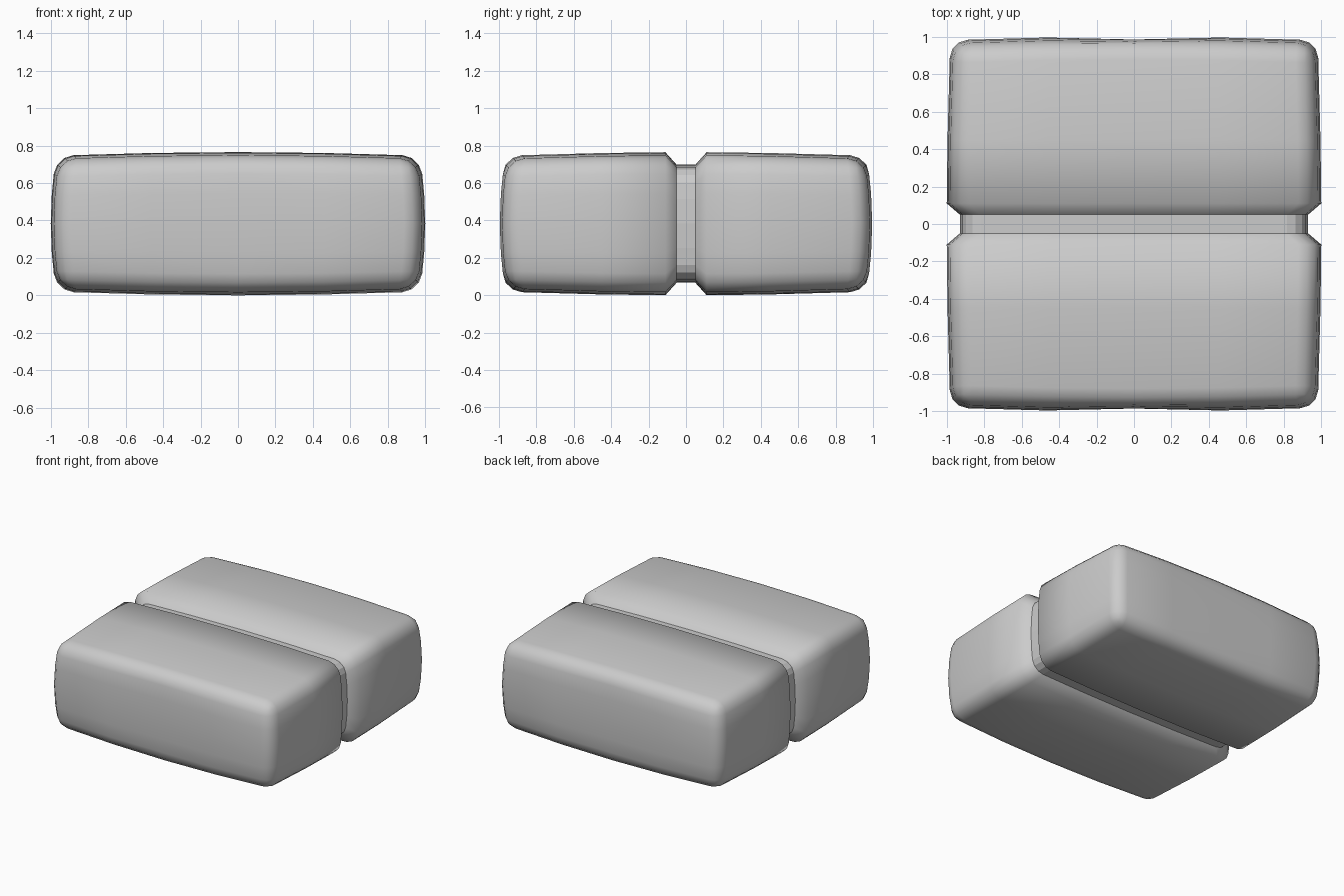
import bpy
import bmesh
from mathutils import Vector

old = bpy.data.objects.get("Cube")
if old:
    bpy.data.objects.remove(old, do_unlink=True)

HALF = Vector((0.95, 0.95, 0.3425))    # half size before the faces are puffed out
MID_Z = 0.3825
# BULGE[a][b]: how far faces along axis a swell toward the middle of axis b
BULGE = ((0, 0.02, 0.03), (0.02, 0, 0.03), (0.02, 0.02, 0))
GROOVE_FLOOR, GROOVE_LIP = 0.05, 0.11


def make_material(name, colour):
    mat = bpy.data.materials.new(name)
    mat.use_nodes = True
    mat.diffuse_color = colour
    mat.node_tree.nodes["Principled BSDF"].inputs["Base Color"].default_value = colour
    return mat


def cut(bm, axis, position):
    normal = Vector((0, 0, 0))
    normal[axis] = 1
    bmesh.ops.bisect_plane(bm, geom=bm.verts[:] + bm.edges[:] + bm.faces[:],
                           plane_co=normal * position, plane_no=normal)


# Rounded box
bm = bmesh.new()
bmesh.ops.create_cube(bm, size=2)
bmesh.ops.scale(bm, vec=HALF, verts=bm.verts)
bmesh.ops.bevel(bm, geom=bm.edges[:], offset=0.09, segments=3,
                profile=0.5, affect='EDGES')

# Loops that carry the soft bulge and the groove
for axis, places in enumerate(((0, 0.45), (GROOVE_FLOOR, GROOVE_LIP, 0.45), (0, 0.15))):
    for p in places:
        for s in ((1, -1) if p else (1,)):
            cut(bm, axis, s * p)

# Puff out the faces, dimple both ends and pinch in the groove
for v in bm.verts:
    rel = [min(1, abs(v.co[i] / HALF[i])) for i in range(3)]
    in_groove = abs(v.co.y) < GROOVE_FLOOR + 0.01
    dimple = rel[1] > 0.99 and rel[0] < 0.01
    moved = v.co.copy()
    for a in range(3):
        if a == 1 and rel[1] < 0.5:
            continue
        swell = sum(BULGE[a][b] * (1 - rel[b] ** 2) for b in range(3) if b != a)
        moved[a] *= 1 + swell / HALF[a]
    if dimple:
        moved.y *= 0.99 if rel[2] > 0.01 else 0.985
    if in_groove:
        moved.x *= 0.93
        moved.z *= 0.825
    v.co = moved

# Crisp lines along the groove floor
for e in bm.edges:
    e.smooth = not all(abs(abs(v.co.y) - GROOVE_FLOOR) < 0.005 for v in e.verts)
for f in bm.faces:
    f.smooth = True
bmesh.ops.translate(bm, vec=(0, 0, MID_Z), verts=bm.verts)
bmesh.ops.recalc_face_normals(bm, faces=bm.faces)

mesh = bpy.data.meshes.new("grooved_block")
bm.to_mesh(mesh)
bm.free()
mesh.materials.append(make_material("plain grey", (0.6, 0.6, 0.6, 1)))
block = bpy.data.objects.new("grooved_block", mesh)
bpy.context.collection.objects.link(block)
